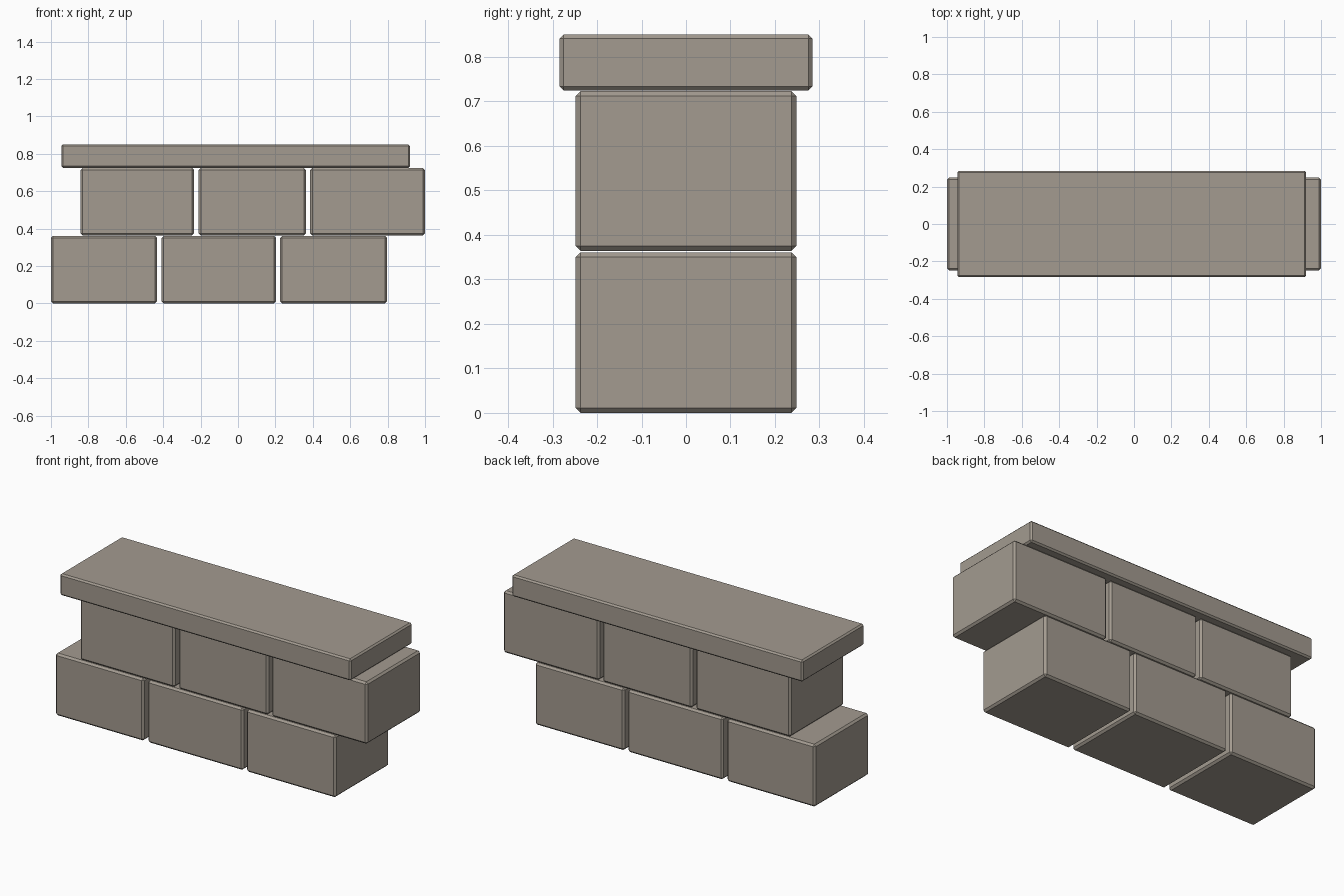
import bpy, bmesh

if "Cube" in bpy.data.objects:
    bpy.data.objects.remove(bpy.data.objects["Cube"])

stone = bpy.data.materials.new("warm grey stone")
stone.diffuse_color = (0.367, 0.328, 0.279, 1)
stone.use_nodes = True
stone.node_tree.nodes["Principled BSDF"].inputs["Base Color"].default_value = stone.diffuse_color


def block(name, x0, x1, half_depth, z0, z1, chamfer=0.011):
    """Rectangular stone with a single flat chamfer on every edge."""
    bm = bmesh.new()
    bmesh.ops.create_cube(bm, size=1)
    for v in bm.verts:
        v.co.x *= x1 - x0
        v.co.y *= 2 * half_depth
        v.co.z *= z1 - z0
    bmesh.ops.bevel(bm, geom=bm.edges[:], offset=chamfer, segments=1,
                    profile=0.5, affect='EDGES')
    mesh = bpy.data.meshes.new(name)
    bm.to_mesh(mesh)
    bm.free()
    mesh.materials.append(stone)
    obj = bpy.data.objects.new(name, mesh)
    obj.location = ((x0 + x1) / 2, 0, (z0 + z1) / 2)
    bpy.context.collection.objects.link(obj)


# Two staggered courses of three stones
courses = {
    "lower_stone": (0.0, 0.361, [(-1.0, -0.433), (-0.408, 0.203), (0.225, 0.797)]),
    "upper_stone": (0.364, 0.723, [(-0.842, -0.234), (-0.21, 0.364), (0.386, 1.0)]),
}
for name, (z0, z1, spans) in courses.items():
    for i, (x0, x1) in enumerate(spans, 1):
        block(f"{name}_{i}", x0, x1, 0.248, z0, z1)

# Overhanging capping slab
block("cap_slab", -0.945, 0.92, 0.284, 0.725, 0.85, 0.009)
